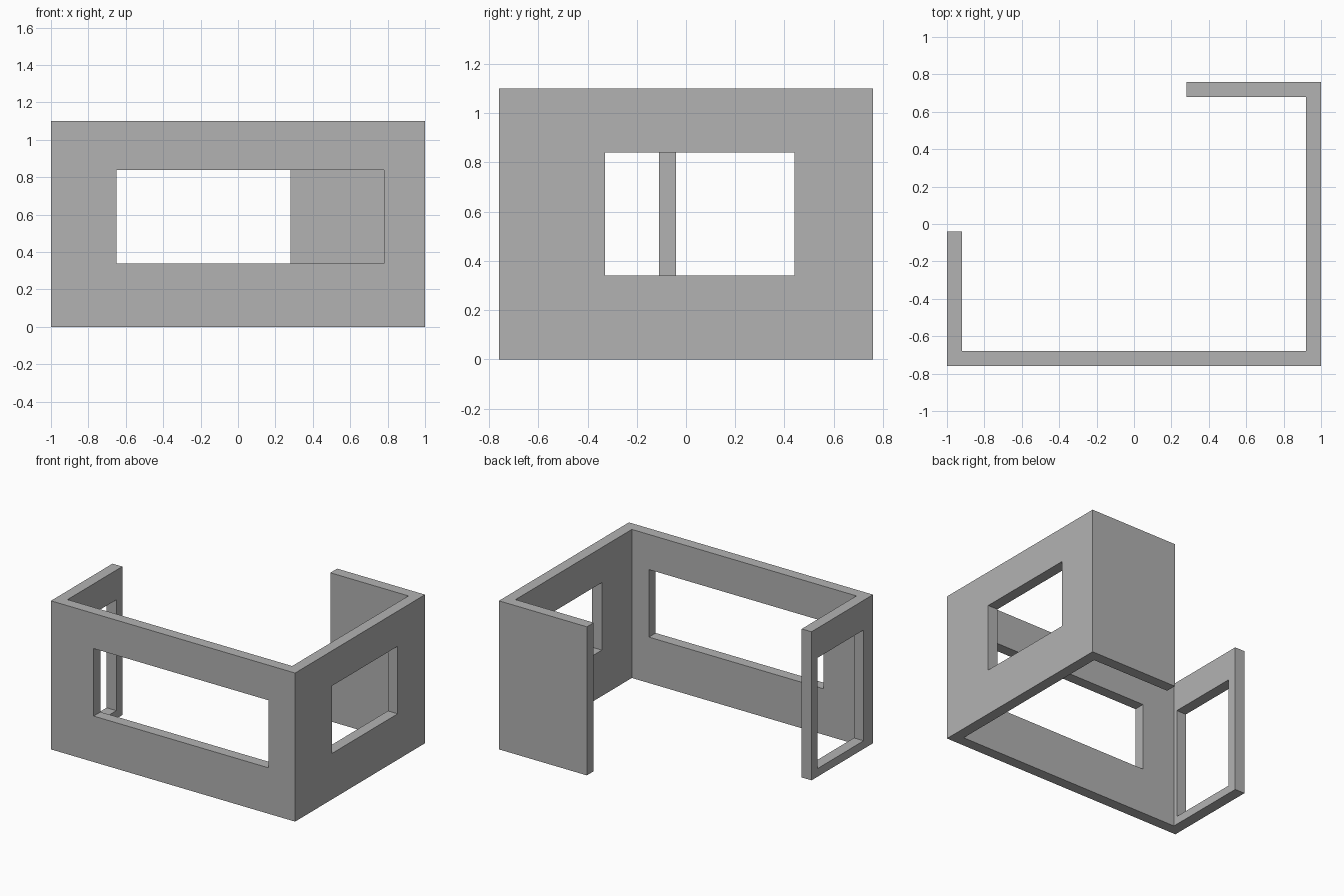
import bpy
import bmesh

default_cube = bpy.data.objects.get("Cube")
if default_cube:
    bpy.data.objects.remove(default_cube, do_unlink=True)

HEIGHT = 1.10
X, Y, T = 1.0, 0.76, 0.08          # half width, half depth, wall thickness
BACK_END, SIDE_END = 0.28, -0.04   # free ends of the short walls

grey = bpy.data.materials.new("plaster_grey")
grey.use_nodes = True
colour = (0.448, 0.448, 0.448, 1.0)
grey.diffuse_color = colour
grey.node_tree.nodes["Principled BSDF"].inputs["Base Color"].default_value = colour


def extrude_profile(name, points, z0, z1):
    """Solid prism from a floor outline."""
    bm = bmesh.new()
    face = bm.faces.new([bm.verts.new((x, y, z0)) for x, y in points])
    top = bmesh.ops.extrude_face_region(bm, geom=[face])["geom"]
    verts = [v for v in top if isinstance(v, bmesh.types.BMVert)]
    bmesh.ops.translate(bm, verts=verts, vec=(0, 0, z1 - z0))
    bmesh.ops.recalc_face_normals(bm, faces=bm.faces)
    mesh = bpy.data.meshes.new(name)
    bm.to_mesh(mesh)
    bm.free()
    mesh.materials.append(grey)
    obj = bpy.data.objects.new(name, mesh)
    bpy.context.collection.objects.link(obj)
    return obj


def cut_window(wall, name, x0, x1, y0, y1, z0, z1):
    """Cut a rectangular opening through the wall."""
    cutter = extrude_profile(name, [(x0, y0), (x1, y0), (x1, y1), (x0, y1)], z0, z1)
    cutter.hide_render = True
    mod = wall.modifiers.new(name, "BOOLEAN")
    mod.operation = "DIFFERENCE"
    mod.solver = "EXACT"
    mod.object = cutter
    bpy.context.view_layer.objects.active = wall
    bpy.ops.object.modifier_apply(modifier=mod.name)
    bpy.data.objects.remove(cutter, do_unlink=True)


# Continuous wall: short right side, front, left side, short back
walls = extrude_profile("room_walls", [
    (-X, SIDE_END), (-X, -Y), (X, -Y), (X, Y), (BACK_END, Y),
    (BACK_END, Y - T), (X - T, Y - T), (X - T, T - Y), (T - X, T - Y), (T - X, SIDE_END),
], 0, HEIGHT)

# Window openings
cut_window(walls, "front_window", -0.65, 0.78, -Y - T, -Y + 2 * T, 0.34, 0.84)
cut_window(walls, "left_window", X - 2 * T, X + T, -0.33, 0.44, 0.34, 0.84)
cut_window(walls, "right_tall_window", -X - T, -X + 2 * T, -0.65, -0.11, 0.06, 0.88)
